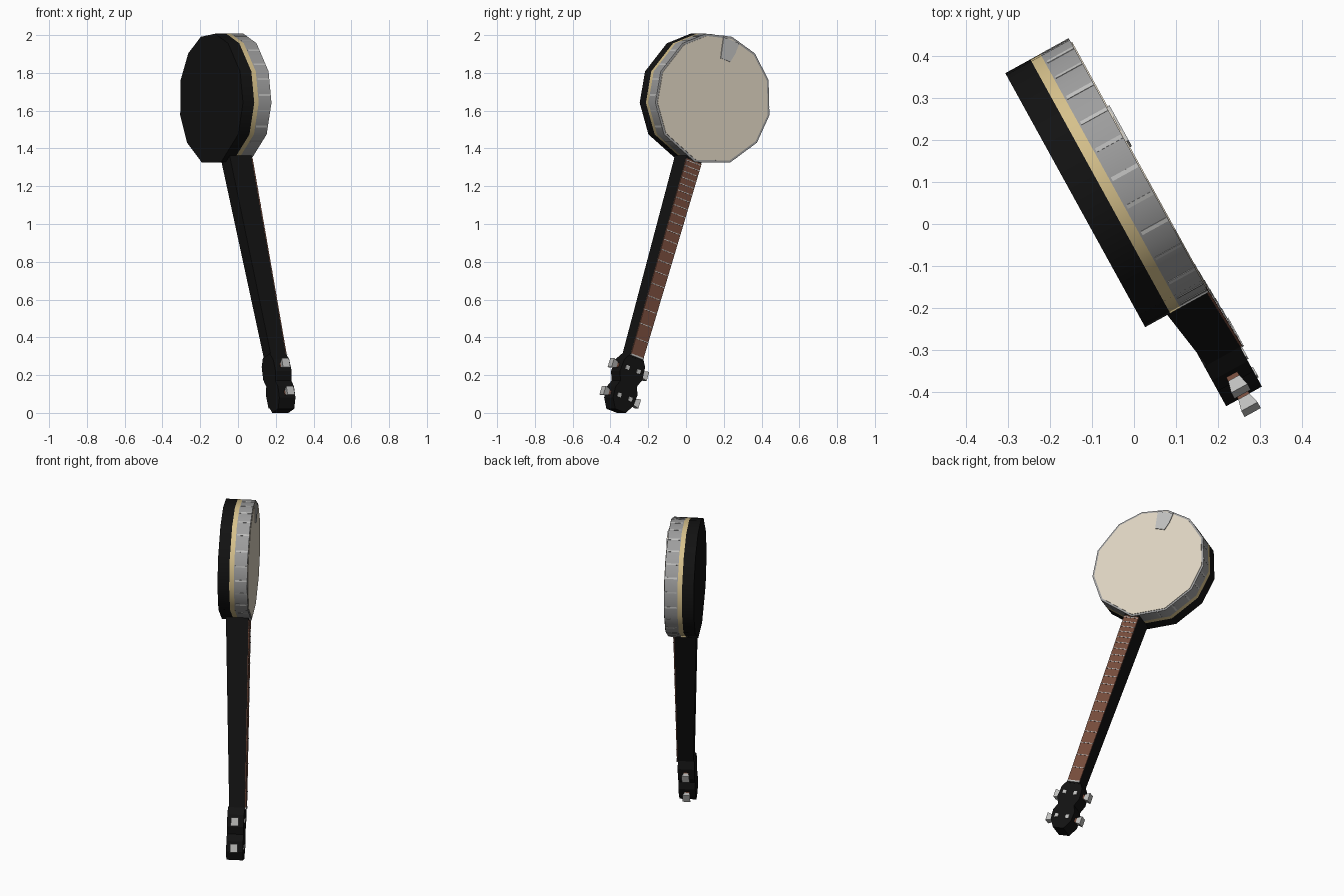
import bpy, bmesh, math
from mathutils import Vector

if "Cube" in bpy.data.objects:
    bpy.data.objects.remove(bpy.data.objects["Cube"])

# Instrument frame: s across, t from drum centre toward headstock, n out of the drum head
TILT = math.radians(18.8)
U = Vector((-0.4825, 0.876, 0)).normalized()
Z = Vector((0, 0, 1))
N = U.cross(Z)
S = U * math.cos(TILT) - Z * math.sin(TILT)
T = -U * math.sin(TILT) - Z * math.cos(TILT)
C = U * 0.122 + Z * 1.66


def material(name, r, g, b):
    m = bpy.data.materials.new(name)
    m.diffuse_color = (r, g, b, 1)
    m.use_nodes = True
    m.node_tree.nodes["Principled BSDF"].inputs["Base Color"].default_value = m.diffuse_color
    return m


BLACK = material("black lacquer", 0.006, 0.006, 0.006)
GREY = material("rim grey", 0.34, 0.34, 0.34)
SILVER = material("light silver", 0.52, 0.52, 0.51)
CREAM = material("cream skin", 0.72, 0.65, 0.53)
GOLD = material("pale gold", 0.67, 0.53, 0.26)
BROWN = material("brown wood", 0.18, 0.072, 0.045)


def add_loft(bm, rings):
    """Closed solid through rings of (s, t, n) points."""
    vs = [[bm.verts.new(C + S * s + T * t + N * n) for s, t, n in r] for r in rings]
    k = len(vs[0])
    for a, b in zip(vs, vs[1:]):
        for i in range(k):
            j = (i + 1) % k
            bm.faces.new((a[i], a[j], b[j], b[i]))
    bm.faces.new(vs[0])
    bm.faces.new(vs[-1])


def finish(name, bm, mat, smooth=False):
    bmesh.ops.recalc_face_normals(bm, faces=bm.faces)
    me = bpy.data.meshes.new(name)
    bm.to_mesh(me)
    bm.free()
    me.materials.append(mat)
    if smooth:
        me.shade_smooth()
        me.set_sharp_from_angle(angle=math.radians(50))
    ob = bpy.data.objects.new(name, me)
    bpy.context.collection.objects.link(ob)
    return ob


def prism(name, outline, n0, n1, mat, smooth=False):
    bm = bmesh.new()
    add_loft(bm, [[(s, t, n) for s, t in outline] for n in (n0, n1)])
    return finish(name, bm, mat, smooth)


def add_box(bm, s0, s1, t0, t1, n0, n1):
    add_loft(bm, [[(s0, t0, n), (s1, t0, n), (s1, t1, n), (s0, t1, n)] for n in (n0, n1)])


# Drum outline: slightly uneven twelve-sided polygon
ANGLES = [97, 71, 44, 17, -14, -41, -73, -108, -148, -177, -205, -238]


def drum(r):
    return [(r * math.cos(math.radians(a) + TILT), -r * math.sin(math.radians(a) + TILT)) for a in ANGLES]


prism("resonator_back", drum(0.35), -0.095, -0.027, BLACK, True)
prism("gold_band", drum(0.35), -0.027, 0.0, GOLD, True)
prism("drum_rim", drum(0.35), 0.0, 0.077, GREY, True)
prism("drum_head", drum(0.338), 0.07, 0.08, CREAM)
prism("tailpiece", [(-0.05, -0.33), (0.05, -0.33), (0.045, -0.27), (0.03, -0.22), (-0.03, -0.22), (-0.04, -0.27)],
      0.078, 0.085, SILVER)

# Thin tension brackets lying on the rim facets
bm = bmesh.new()
outer = drum(0.3515)
for i in range(12):
    a = Vector(outer[i])
    b = Vector(outer[(i + 1) % 12])
    d = (b - a).normalized()
    for f in (0.25, 0.75):
        p = a.lerp(b, f)
        if p.y > 0.3 and abs(p.x) < 0.07:
            continue
        w = d * 0.005
        q = p * 0.985
        base = [p - w, p + w, q + w, q - w]
        add_loft(bm, [[(v.x, v.y, n) for v in base] for n in (0.005, 0.075)])
finish("rim_brackets", bm, SILVER)


# Tapered neck
T0, T1 = 0.33, 1.45


def mix(a, b, t):
    return a + (b - a) * (t - T0) / (T1 - T0)


def half(t):
    return mix(0.048, 0.039, t)


def front(t):
    return mix(0.064, 0.081, t)


def strip(t0, t1, lo, hi, w=1.0):
    return [[(-half(t) * w, t, front(t) + lo), (half(t) * w, t, front(t) + lo),
             (half(t) * w, t, front(t) + hi), (-half(t) * w, t, front(t) + hi)] for t in (t0, t1)]


bm = bmesh.new()
add_loft(bm, [[(-half(t), t, nb), (half(t), t, nb), (half(t), t, front(t)), (-half(t), t, front(t))]
              for t, nb in ((T0, -0.067), (T1, -0.01))])
finish("neck", bm, BLACK)

bm = bmesh.new()
add_loft(bm, strip(T0 + 0.015, 1.437, -0.001, 0.005))
finish("fingerboard", bm, BROWN)

# Frets in equal-tempered spacing, plus the nut
bm = bmesh.new()
for k in range(1, 21):
    t = 1.437 - 1.58 * (1 - 2 ** (-k / 12))
    add_loft(bm, strip(t - 0.002, t + 0.002, 0.003, 0.007, 0.98))
add_loft(bm, strip(1.434, 1.444, 0.0, 0.008))
finish("frets", bm, SILVER)

# Two-lobed headstock
side = [(0.039, 1.435), (0.066, 1.475), (0.072, 1.545), (0.052, 1.59), (0.07, 1.63), (0.066, 1.69), (0.034, 1.742)]
prism("headstock", side + [(-s, t) for s, t in reversed(side)], -0.017, 0.08, BLACK)

# Tuning pegs: brown shafts, silver buttons and front posts
shafts, buttons, posts = bmesh.new(), bmesh.new(), bmesh.new()
for t in (1.511, 1.665):
    for sg in (-1, 1):
        add_box(shafts, sg * 0.055, sg * 0.088, t - 0.012, t + 0.012, 0.016, 0.046)
        add_loft(buttons, [[(sg * s, t - w, 0.031 - h), (sg * s, t + w, 0.031 - h),
                            (sg * s, t + w, 0.031 + h), (sg * s, t - w, 0.031 + h)]
                           for s, w, h in ((0.08, 0.017, 0.015), (0.112, 0.025, 0.022))])
        add_box(posts, sg * 0.035 - 0.011, sg * 0.035 + 0.011, t - 0.011, t + 0.011, 0.079, 0.084)
finish("peg_shafts", shafts, BROWN)
finish("peg_buttons", buttons, SILVER)
finish("string_posts", posts, SILVER)
